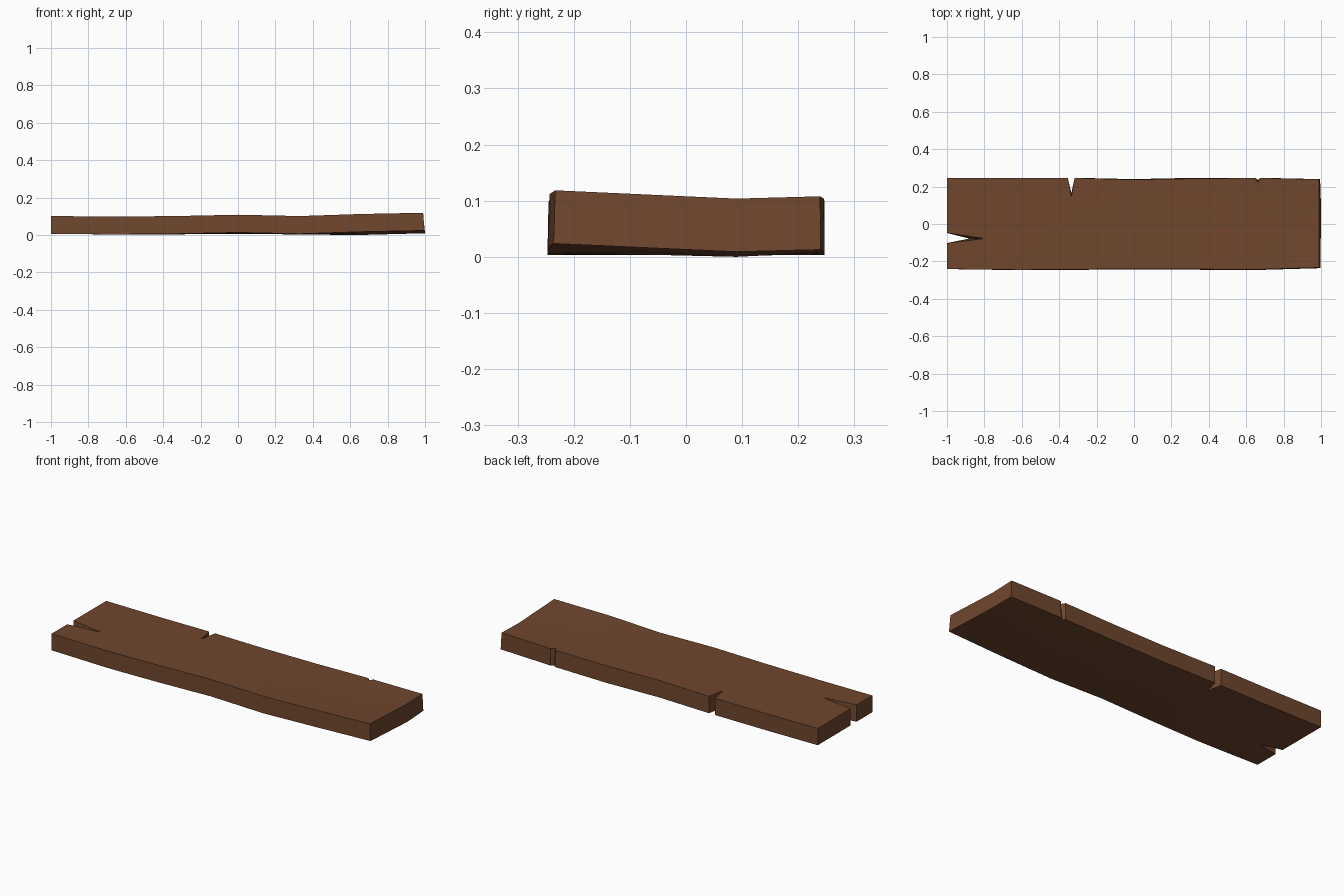
import bpy, bmesh

if "Cube" in bpy.data.objects:
    bpy.data.objects.remove(bpy.data.objects["Cube"])

# Plan outline, counter-clockwise: top x, top y, bottom x, bottom y (cracks are shallower below)
OUTLINE = [
    (-1, -.241, -1, -.241), (-.6, -.245, -.6, -.247), (0, -.24, 0, -.243),
    (.66, -.243, .66, -.246), (.99, -.233, .997, -.236), (.99, .09, 1, .09),
    (.99, .239, .995, .24),
    (.677, .246, .677, .247), (.662, .224, .662, .236), (.648, .246, .648, .247),
    (.33, .243, .33, .247), (0, .237, 0, .24),
    (-.317, .246, -.317, .247), (-.335, .148, -.335, .165), (-.354, .247, -.354, .247),
    (-1, .247, -1, .247),
    (-1, -.048, -1, -.048), (-.8, -.078, -.88, -.078), (-1, -.102, -1, -.102),
]
# Underside height at front, middle and back, for each station along the length
STATIONS = [-1, -.66, -.33, 0, .33, .66, 1]
LIFT = [(.006, .005, .005), (.003, .003, .003), (.006, .003, .004), (.013, .008, .006),
        (.006, .002, .004), (.017, .000, .008), (.024, .009, .013)]
ROWS = (-.24, .09, .24)
THICK = .095


def lerp_table(keys, vals, t):
    t = max(keys[0], min(keys[-1], t))
    for i in range(len(keys) - 1):
        if t <= keys[i + 1]:
            f = (t - keys[i]) / (keys[i + 1] - keys[i])
            return vals[i] + (vals[i + 1] - vals[i]) * f


def warp(x, y):
    return lerp_table(STATIONS, [lerp_table(ROWS, row, y) for row in LIFT], x)


# Plank: notched prism, sliced into bending segments, then warped
bm = bmesh.new()
top = [bm.verts.new((p[0], p[1], THICK)) for p in OUTLINE]
low = [bm.verts.new((p[2], p[3], 0)) for p in OUTLINE]
bm.faces.new(top)
bm.faces.new(low[::-1])
n = len(OUTLINE)
for i in range(n):
    j = (i + 1) % n
    bm.faces.new((low[i], low[j], top[j], top[i]))

cuts = [((x, 0, 0), (1, 0, 0)) for x in STATIONS[1:-1]]
cuts += [((0, y, 0), (0, 1, 0)) for y in (-.078, .09)]
for co, no in cuts:
    bmesh.ops.bisect_plane(bm, geom=bm.verts[:] + bm.edges[:] + bm.faces[:],
                           plane_co=co, plane_no=no, dist=1e-4)
for v in bm.verts:
    v.co.z += warp(v.co.x, v.co.y)
bmesh.ops.triangulate(bm, faces=[f for f in bm.faces if len(f.verts) > 4])
bmesh.ops.recalc_face_normals(bm, faces=bm.faces[:])

mesh = bpy.data.meshes.new("plank")
bm.to_mesh(mesh)
bm.free()
plank = bpy.data.objects.new("plank", mesh)
bpy.context.collection.objects.link(plank)

# Brown wood colour
wood = bpy.data.materials.new("brown wood")
wood.diffuse_color = (.16, .062, .027, 1)
wood.use_nodes = True
wood.node_tree.nodes["Principled BSDF"].inputs["Base Color"].default_value = wood.diffuse_color
mesh.materials.append(wood)

bpy.context.view_layer.objects.active = plank
plank.select_set(True)
bpy.ops.object.shade_smooth_by_angle(angle=.6)
